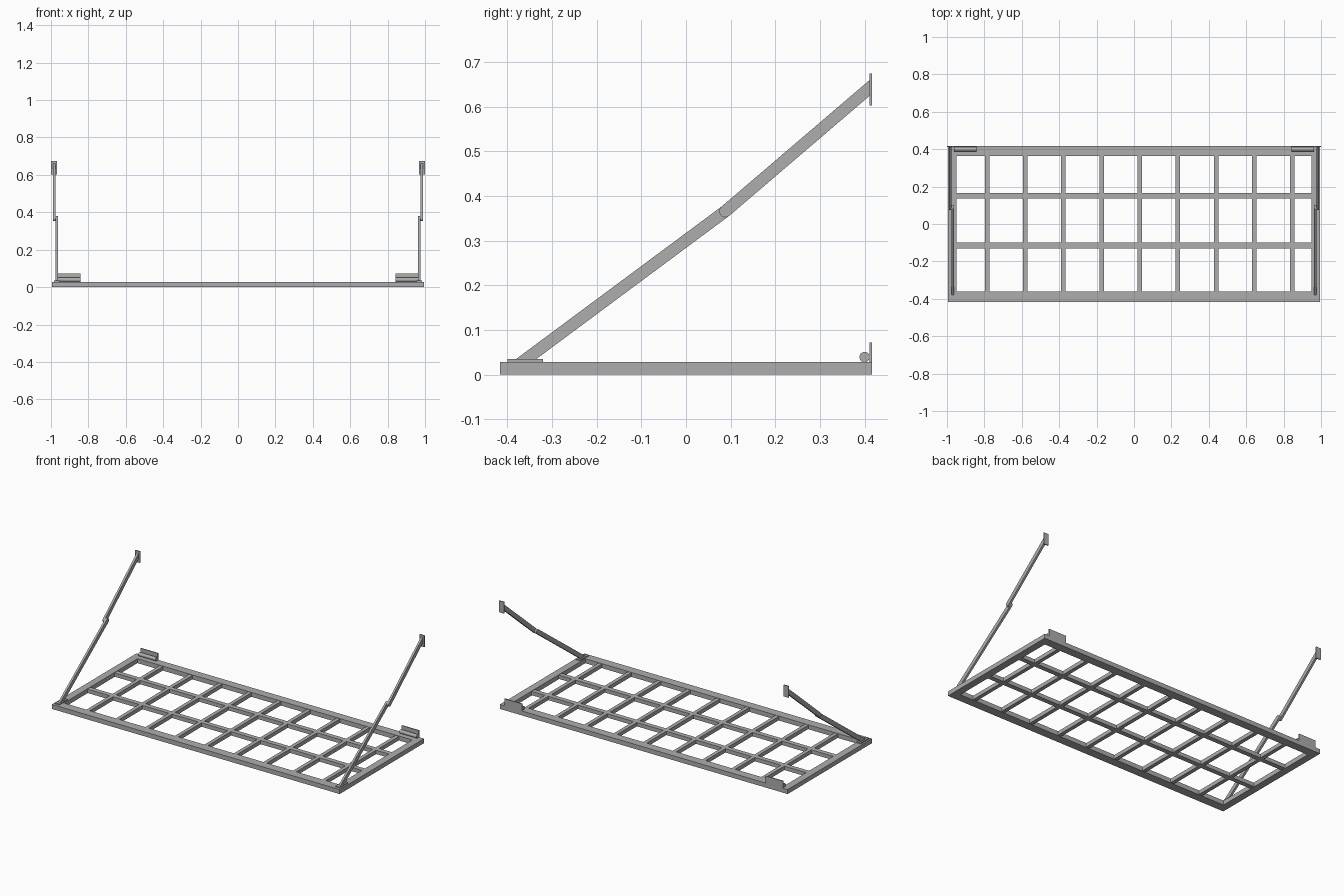
import bpy
import bmesh
from math import pi, sin, cos, atan2
from mathutils import Matrix, Vector

default = bpy.data.objects.get("Cube")
if default:
    bpy.data.objects.remove(default, do_unlink=True)

steel = bpy.data.materials.new("grey_steel")
steel.use_nodes = True
GREY = (0.42, 0.42, 0.42, 1)
steel.diffuse_color = GREY
steel.node_tree.nodes["Principled BSDF"].inputs["Base Color"].default_value = GREY


def finish(name, bm):
    bmesh.ops.recalc_face_normals(bm, faces=bm.faces)
    mesh = bpy.data.meshes.new(name)
    bm.to_mesh(mesh)
    bm.free()
    mesh.materials.append(steel)
    obj = bpy.data.objects.new(name, mesh)
    bpy.context.collection.objects.link(obj)
    return obj


def box(name, x, y, z):
    """Box from (min, max) pairs."""
    bm = bmesh.new()
    bmesh.ops.create_cube(bm, size=1)
    for v in bm.verts:
        v.co = [lo + (c + 0.5) * (hi - lo) for c, (lo, hi) in zip(v.co, (x, y, z))]
    return finish(name, bm)


def side_range(s, a, b):
    return tuple(sorted((s * a, s * b)))


def plate_profile(name, points, x):
    """Extrude a (y, z) outline along x."""
    bm = bmesh.new()
    face = bm.faces.new([bm.verts.new((x[0], y, z)) for y, z in points])
    ext = bmesh.ops.extrude_face_region(bm, geom=[face])
    moved = [g for g in ext["geom"] if isinstance(g, bmesh.types.BMVert)]
    bmesh.ops.translate(bm, verts=moved, vec=(x[1] - x[0], 0, 0))
    return finish(name, bm)


def arm_outline(pivot, end, r, cut):
    """Flat bar rounded at the pivot; far end cut flat, level or upright."""
    d = (end - pivot).normalized()
    n = Vector((-d.y, d.x))
    base = atan2(n.y, n.x)
    pts = [pivot + r * Vector((cos(base + pi * i / 12), sin(base + pi * i / 12)))
           for i in range(13)]
    slide = -n.dot(cut) / d.dot(cut)
    pts.append(end - r * (n + d * slide))
    pts.append(end + r * (n + d * slide))
    return pts


# Outer frame
TOP, W, D = 0.028, 0.995, 0.417
box("front_rail", (-W, W), (-D, -0.362), (0, TOP))
box("back_rail", (-W, W), (0.364, D), (0, TOP))
for s, side in ((1, "left"), (-1, "right")):
    box(side + "_rail", side_range(s, 0.95, W), (-0.362, 0.364), (0, TOP))

# Grid bars
for i in range(9):
    x = -0.785 + 0.204 * i
    box(f"cross_bar_{i + 1}", (x - 0.012, x + 0.012), (-0.362, 0.364), (0.002, 0.026))
for name, y in (("front", -0.115), ("back", 0.152)):
    box(name + "_long_bar", (-0.95, 0.95), (y - 0.015, y + 0.015), (0.002, 0.026))

# Folding arms, brackets and hinges on both sides
elbow = Vector((0.088, 0.366))
foot = Vector((-0.358, 0.035))
head = Vector((0.411, 0.642))
for s, side in ((1, "left"), (-1, "right")):
    plate_profile(side + "_lower_arm", arm_outline(elbow, foot, 0.0135, Vector((0, 1))),
                  side_range(s, 0.963, 0.976))
    plate_profile(side + "_upper_arm", arm_outline(elbow, head, 0.0135, Vector((1, 0))),
                  side_range(s, 0.976, 0.989))
    box(side + "_arm_foot_plate", side_range(s, 0.955, 0.985), (-0.4, -0.32), (TOP, 0.035))
    box(side + "_wall_plate", side_range(s, 0.967, 1.0), (0.411, D), (0.603, 0.675))
    box(side + "_hinge_plate", side_range(s, 0.843, 0.962), (0.411, D), (TOP, 0.072))
    bm = bmesh.new()
    bmesh.ops.create_cone(bm, cap_ends=True, segments=24, radius1=0.0115, radius2=0.0115,
                          depth=0.119, matrix=Matrix.Translation((s * 0.9025, 0.4, 0.0395))
                          @ Matrix.Rotation(pi / 2, 4, "Y"))
    pin = finish(side + "_hinge_barrel", bm)
    for p in pin.data.polygons:
        p.use_smooth = len(p.vertices) == 4
